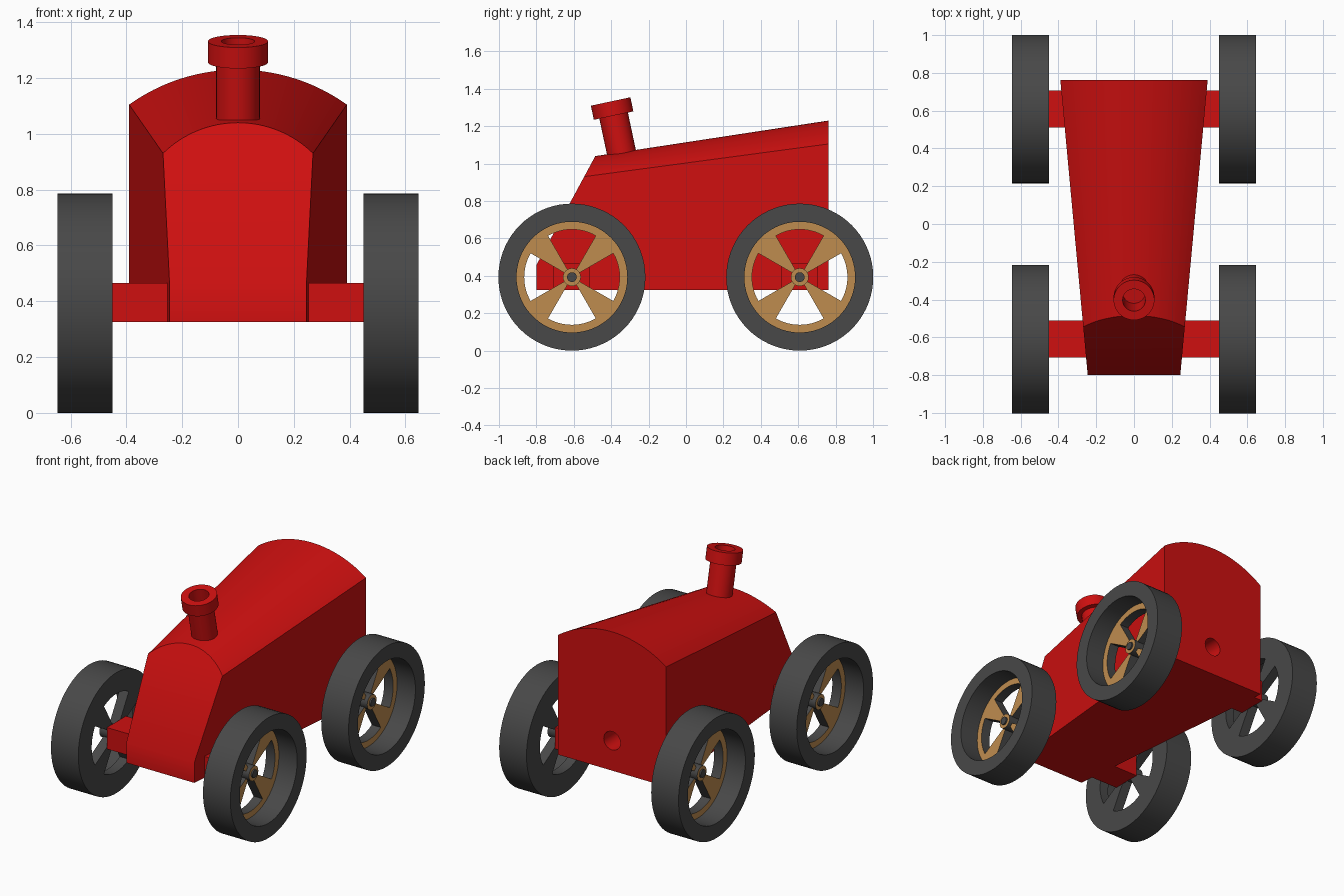
import bpy, bmesh, math
from mathutils import Matrix, Vector

if "Cube" in bpy.data.objects:
    bpy.data.objects.remove(bpy.data.objects["Cube"])


def material(name, rgb):
    m = bpy.data.materials.new(name)
    m.diffuse_color = (*rgb, 1)
    m.use_nodes = True
    m.node_tree.nodes["Principled BSDF"].inputs["Base Color"].default_value = m.diffuse_color
    return m


RED = material("red paint", (0.62, 0.005, 0.005))
GREY = material("dark grey rubber", (0.065, 0.065, 0.065))
TAN = material("tan wood", (0.52, 0.265, 0.078))


def finish(name, bm, mats, matrix=Matrix()):
    bmesh.ops.remove_doubles(bm, verts=bm.verts, dist=1e-5)
    bmesh.ops.recalc_face_normals(bm, faces=bm.faces)
    bm.transform(matrix)
    me = bpy.data.meshes.new(name)
    bm.to_mesh(me)
    bm.free()
    for m in mats:
        me.materials.append(m)
    ob = bpy.data.objects.new(name, me)
    bpy.context.collection.objects.link(ob)
    return ob


def smooth(ob):
    bpy.ops.object.select_all(action='DESELECT')
    ob.select_set(True)
    bpy.context.view_layer.objects.active = ob
    bpy.ops.object.shade_smooth_by_angle(angle=math.radians(30))


def lathe(bm, profile, closed, n=64, tan_steps=()):
    """Spin (radius, height) points around z."""
    rings = []
    for r, z in profile:
        if r == 0:
            rings.append([bm.verts.new((0, 0, z))] * n)
        else:
            rings.append([bm.verts.new((r * math.cos(2 * math.pi * i / n),
                                        r * math.sin(2 * math.pi * i / n), z)) for i in range(n)])
    count = len(rings) if closed else len(rings) - 1
    for k in range(count):
        a, b = rings[k], rings[(k + 1) % len(rings)]
        for i in range(n):
            j = (i + 1) % n
            f = bm.faces.new(list(dict.fromkeys((a[i], a[j], b[j], b[i]))))
            f.material_index = 1 if k in tan_steps else 0


# Body: tapered sections with an arched top, front cut off by a sloping plane
def section(y, half, edge, apex, n=32):
    sag = apex - edge
    rad = (half * half + sag * sag) / (2 * sag)
    span = math.asin(half / rad)
    pts = [(half, y, 0.325)]
    for i in range(n + 1):
        a = span * (1 - 2 * i / n)
        pts.append((rad * math.sin(a), y, apex - rad + rad * math.cos(a)))
    return pts + [(-half, y, 0.325)]


bm = bmesh.new()
front = [bm.verts.new(p) for p in section(-0.8, 0.245, 0.896, 0.992)]
rear = [bm.verts.new(p) for p in section(0.762, 0.39, 1.105, 1.23)]
bm.faces.new(front)
bm.faces.new(rear[::-1])
for i in range(len(front)):
    j = (i + 1) % len(front)
    bm.faces.new((front[i], front[j], rear[j], rear[i]))
bmesh.ops.bisect_plane(bm, geom=bm.verts[:] + bm.edges[:] + bm.faces[:], dist=1e-6,
                       plane_co=Vector((0, -0.485, 1.04)),
                       plane_no=Vector((0, -0.583, 0.315)), clear_outer=True)
bmesh.ops.holes_fill(bm, edges=[e for e in bm.edges if e.is_boundary], sides=0)
body = finish("body", bm, [RED])

# Round socket in the rear wall
bm = bmesh.new()
lathe(bm, [(0, -0.25), (0.06, -0.25), (0.06, 0.2), (0, 0.2)], False, 32)
cutter = finish("socket_cutter", bm, [RED],
                Matrix.Translation((0, 0.762, 0.52)) @ Matrix.Rotation(-math.pi / 2, 4, 'X'))
cutter.hide_render = True
mod = body.modifiers.new("socket", 'BOOLEAN')
mod.operation = 'DIFFERENCE'
mod.solver = 'EXACT'
mod.object = cutter
bpy.context.view_layer.objects.active = body
bpy.ops.object.modifier_apply(modifier=mod.name)
bpy.data.objects.remove(cutter)
smooth(body)

# Chimney: leaning hollow pipe with a wider collar
bm = bmesh.new()
lathe(bm, [(0, -0.34), (0.078, -0.34), (0.078, -0.077), (0.108, -0.077), (0.108, 0),
           (0.06, 0), (0.06, -0.2), (0, -0.2)], False, 48)
smooth(finish("chimney", bm, [RED],
              Matrix.Translation((0, -0.403, 1.332)) @ Matrix.Rotation(math.radians(12), 4, 'X')))

# Wheels and axle blocks
for side, sname in ((1, "right"), (-1, "left")):
    for y, inner, ename in ((-0.61, 0.252, "front"), (0.608, 0.365, "rear")):
        place = (Matrix.Translation((side * 0.45, y, 0.393))
                 @ Matrix.Rotation(side * math.pi / 2, 4, 'Y'))

        # Tyre with a deep outer recess whose floor is tan
        bm = bmesh.new()
        lathe(bm, [(0.393, 0), (0.393, 0.197), (0.296, 0.197), (0.296, 0.065),
                   (0.255, 0.065), (0.255, 0)], True, 72, tan_steps=(3,))
        smooth(finish(f"{ename}_{sname}_tyre", bm, [GREY, TAN], place))

        # Four wedge spokes, tan on the outer face
        bm = bmesh.new()
        for q in range(4):
            angles = [math.radians(90 * q + 30 + 5 * i) for i in range(7)]
            loop = [(0.256 * math.cos(a), 0.256 * math.sin(a)) for a in angles]
            loop += [(0.03 * math.cos(a), 0.03 * math.sin(a)) for a in (angles[-1], angles[0])]
            low = [bm.verts.new((u, v, 0)) for u, v in loop]
            top = [bm.verts.new((u, v, 0.065)) for u, v in loop]
            bm.faces.new(low[::-1])
            bm.faces.new(top).material_index = 1
            for i in range(len(loop)):
                j = (i + 1) % len(loop)
                bm.faces.new((low[i], low[j], top[j], top[i]))
        finish(f"{ename}_{sname}_spokes", bm, [GREY, TAN], place)

        # Hub with a tan end ring and grey pin
        bm = bmesh.new()
        lathe(bm, [(0, 0), (0.048, 0), (0.048, 0.09), (0.026, 0.09), (0.026, 0.1), (0, 0.1)],
              False, 24, tan_steps=(2,))
        smooth(finish(f"{ename}_{sname}_hub", bm, [GREY, TAN], place))

        # Axle block from the body side to the wheel
        bm = bmesh.new()
        bmesh.ops.create_cube(bm, size=1)
        finish(f"{ename}_{sname}_axle_block", bm, [RED],
               Matrix.Translation((side * (inner + 0.45) / 2, y, 0.395))
               @ Matrix.Diagonal((0.45 - inner, 0.196, 0.14, 1)))
